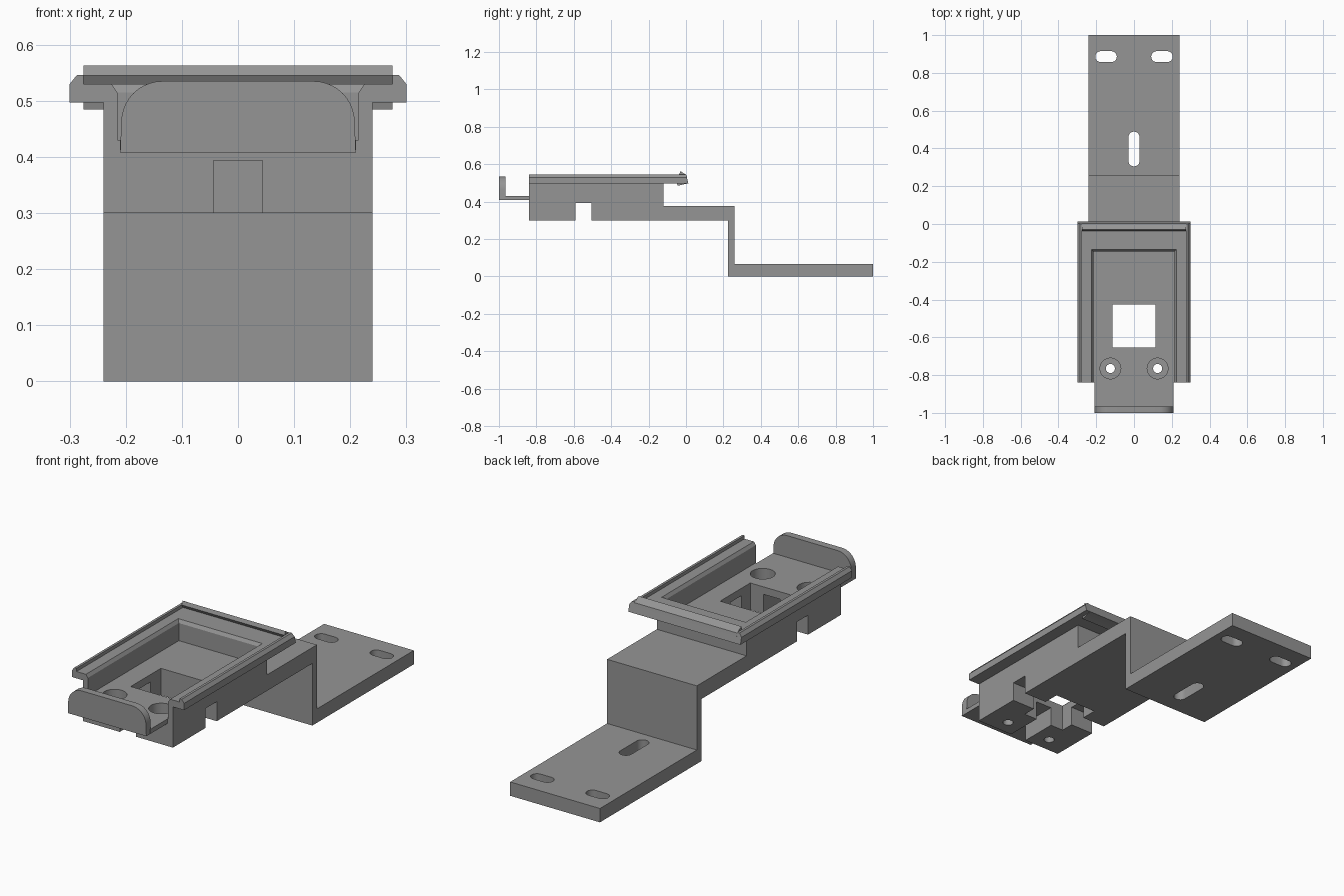
import bpy, bmesh, math

if "Cube" in bpy.data.objects:
    bpy.data.objects.remove(bpy.data.objects["Cube"])

grey = bpy.data.materials.new("plain grey")
grey.diffuse_color = (0.3, 0.3, 0.3, 1)
grey.use_nodes = True
grey.node_tree.nodes["Principled BSDF"].inputs["Base Color"].default_value = grey.diffuse_color


def loft(name, rings):
    """Solid skinned through rings of equal point count."""
    bm = bmesh.new()
    loops = [[bm.verts.new(p) for p in r] for r in rings]
    n = len(rings[0])
    for a, b in zip(loops, loops[1:]):
        for i in range(n):
            j = (i + 1) % n
            bm.faces.new((a[i], a[j], b[j], b[i]))
    bm.faces.new(loops[0])
    bm.faces.new(loops[-1])
    bmesh.ops.recalc_face_normals(bm, faces=bm.faces)
    me = bpy.data.meshes.new(name)
    bm.to_mesh(me)
    bm.free()
    me.materials.append(grey)
    ob = bpy.data.objects.new(name, me)
    bpy.context.collection.objects.link(ob)
    return ob


def prism(name, pts, axis, a, b):
    """Extrude a 2D profile along one axis from a to b."""
    place = {"X": lambda p, t: (t, p[0], p[1]),
             "Y": lambda p, t: (p[0], t, p[1]),
             "Z": lambda p, t: (p[0], p[1], t)}[axis]
    return loft(name, [[place(p, t) for p in pts] for t in (a, b)])


def box(name, x0, x1, y0, y1, z0, z1):
    return prism(name, [(x0, y0), (x1, y0), (x1, y1), (x0, y1)], "Z", z0, z1)


def stadium(cx, cy, dx, dy, r, n=12):
    """Outline of a rounded slot; dx, dy is the offset to each end centre."""
    base = math.atan2(dy, dx)
    pts = []
    for s, off in ((1, -math.pi / 2), (-1, math.pi / 2)):
        for i in range(n + 1):
            t = base + off + math.pi * i / n
            pts.append((cx + s * dx + r * math.cos(t), cy + s * dy + r * math.sin(t)))
    return pts


def circle(cx, cy, r, n=32):
    return [(cx + r * math.cos(2 * math.pi * i / n),
             cy + r * math.sin(2 * math.pi * i / n)) for i in range(n)]


def combine(target, other, op):
    m = target.modifiers.new(op, "BOOLEAN")
    m.operation, m.object, m.solver = op, other, "EXACT"
    bpy.context.view_layer.objects.active = target
    bpy.ops.object.modifier_apply(modifier=m.name)
    bpy.data.objects.remove(other)


# Stepped strap and tray block from one side profile
bracket = prism("bracket", [
    (-0.84, 0.30), (0.225, 0.30), (0.225, 0), (1, 0), (1, 0.067), (0.26, 0.067),
    (0.26, 0.377), (-0.12, 0.377), (-0.12, 0.51), (-0.84, 0.51)], "X", -0.24, 0.24)

# Flange with raised outer ridges and a slanted back end
half = [(0.30, 0.497), (0.30, 0.53), (0.287, 0.546), (0.275, 0.546), (0.275, 0.53)]
section = half + [(-x, z) for x, z in reversed(half)]
flange = loft("flange", [[(x, -0.84, z) for x, z in section],
                         [(x, 0.013 - (z - 0.497) * 0.25, z) for x, z in section]])
combine(bracket, flange, "UNION")

# Catch along the back edge
catch = prism("catch", [
    (-0.05, 0.505), (-0.045, 0.485), (0.012, 0.498), (0.002, 0.543),
    (-0.03, 0.563), (-0.037, 0.545), (-0.025, 0.525)], "X", -0.275, 0.275)
combine(bracket, catch, "UNION")

# Tray pocket, open at the front, with a chamfered rim
pocket = loft("pocket", [[(-w, -0.9, z), (w, -0.9, z), (w, y, z), (-w, y, z)]
                         for w, y, z in ((0.215, -0.145, 0.43), (0.215, -0.145, 0.515),
                                         (0.225, -0.135, 0.53), (0.225, -0.135, 0.6))])
cutters = [pocket,
           box("window", -0.115, 0.115, -0.655, -0.425, 0.2, 0.5),
           box("cross_channel", -0.3, 0.3, -0.59, -0.505, 0.2, 0.394),
           box("front_channel", -0.044, 0.044, -0.9, -0.6, 0.2, 0.394),
           prism("long_slot", stadium(0, 0.397, 0, 0.062, 0.03), "Z", -0.1, 0.15)]
for s in (-1, 1):
    cutters += [prism("foot_slot", stadium(s * 0.148, 0.886, 0.028, 0, 0.029), "Z", -0.1, 0.15),
                prism("counterbore", circle(s * 0.125, -0.765, 0.055), "Z", 0.365, 0.5),
                prism("screw_hole", circle(s * 0.125, -0.765, 0.024), "Z", 0.2, 0.5)]
for c in cutters:
    combine(bracket, c, "DIFFERENCE")

# Front tongue
tongue = box("tongue", -0.21, 0.21, -0.97, -0.84, 0.408, 0.43)

# Upright front lip with rounded top corners
arc = [(0.135 + 0.073 * math.cos(t), 0.462 + 0.073 * math.sin(t))
       for t in (math.pi / 2 * i / 10 for i in range(11))]
right = [(0.21, 0.408)] + arc
lip = prism("front_lip", right + [(-x, z) for x, z in reversed(right)], "Y", -1, -0.965)

# Smooth only the curved walls
for ob in (bracket, lip):
    bpy.ops.object.select_all(action="DESELECT")
    ob.select_set(True)
    bpy.context.view_layer.objects.active = ob
    bpy.ops.object.shade_smooth_by_angle(angle=math.radians(20))
